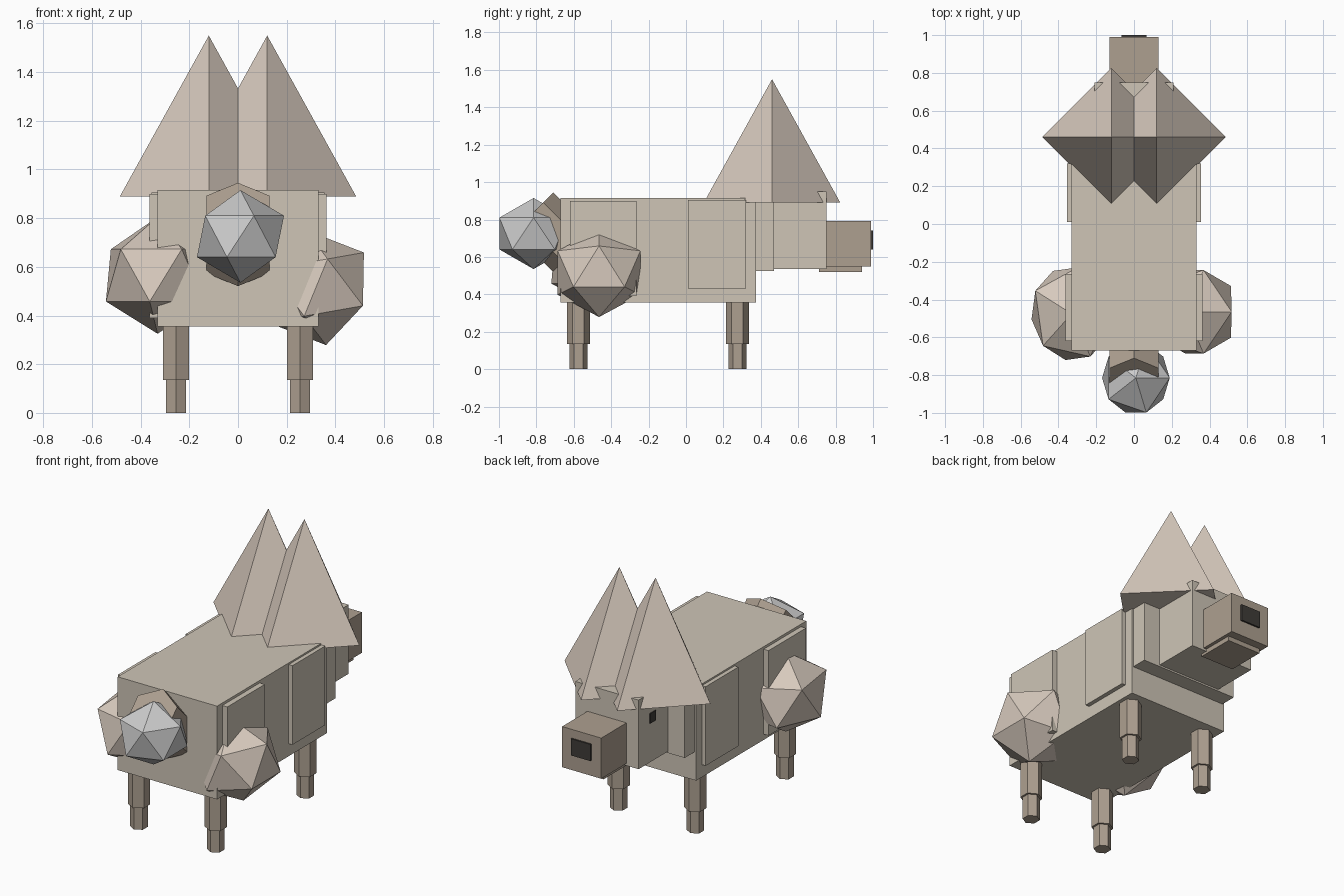
import bpy, bmesh
from math import radians
from mathutils import Matrix, Vector, Euler

if "Cube" in bpy.data.objects:
    bpy.data.objects.remove(bpy.data.objects["Cube"])


def material(name, r, g, b):
    m = bpy.data.materials.new(name)
    m.diffuse_color = (r, g, b, 1)
    m.use_nodes = True
    m.node_tree.nodes["Principled BSDF"].inputs["Base Color"].default_value = m.diffuse_color
    return m


FUR = material("fur", 0.62, 0.56, 0.47)
LIGHT = material("light_fur", 0.68, 0.59, 0.51)
BROWN = material("brown_fur", 0.42, 0.35, 0.28)
WHITE = material("white_fur", 0.85, 0.85, 0.84)
DARK = material("dark", 0.05, 0.045, 0.04)


def finish(name, bm, mat):
    mesh = bpy.data.meshes.new(name)
    bm.to_mesh(mesh)
    bm.free()
    mesh.materials.append(mat)
    ob = bpy.data.objects.new(name, mesh)
    bpy.context.collection.objects.link(ob)
    return ob


def box(name, x, y, z, mat):
    """Box from (min, max) ranges."""
    bm = bmesh.new()
    c = Vector((sum(x) / 2, sum(y) / 2, sum(z) / 2))
    s = (x[1] - x[0], y[1] - y[0], z[1] - z[0])
    bmesh.ops.create_cube(bm, size=1, matrix=Matrix.LocRotScale(c, None, Vector(s)))
    return finish(name, bm, mat)


def cone(name, sides, r1, r2, depth, loc, mat, rot=(0, 0, 0)):
    bm = bmesh.new()
    m = Matrix.LocRotScale(Vector(loc), Euler(rot), None)
    bmesh.ops.create_cone(bm, cap_ends=True, segments=sides, radius1=r1,
                          radius2=r2, depth=depth, matrix=m)
    bmesh.ops.remove_doubles(bm, verts=bm.verts, dist=1e-5)
    return finish(name, bm, mat)


def tuft(name, loc, scale, mat, rot=(0, 0, 0)):
    """Twenty-sided ball of fur."""
    bm = bmesh.new()
    m = Matrix.LocRotScale(Vector(loc), Euler(rot), Vector(scale))
    bmesh.ops.create_icosphere(bm, subdivisions=1, radius=1, matrix=m)
    return finish(name, bm, mat)


# Torso, collar and head
box("body", (-0.33, 0.33), (-0.67, 0.375), (0.355, 0.915), FUR)
box("collar", (-0.32, 0.32), (0.31, 0.47), (0.525, 0.9), FUR)
box("head", (-0.21, 0.21), (0.40, 0.75), (0.535, 0.95), FUR)
box("snout", (-0.13, 0.13), (0.74, 0.99), (0.548, 0.792), BROWN)
box("jaw", (-0.11, 0.11), (0.71, 0.94), (0.52, 0.56), BROWN)
box("nose", (-0.065, 0.065), (0.98, 1.0), (0.64, 0.74), DARK)
box("eye", (-0.215, -0.20), (0.59, 0.645), (0.77, 0.83), DARK)

# Mirrored parts: ears, side panels and legs
for side, s in (("left", -1), ("right", 1)):
    cone(f"{side}_ear", 4, 0.365, 0, 0.66, (s * 0.12, 0.46, 1.22), LIGHT)
    xs = sorted((s * 0.30, s * 0.355))
    box(f"{side}_shoulder", xs, (0.01, 0.32), (0.43, 0.905), FUR)
    xs = sorted((s * 0.30, s * 0.363))
    box(f"{side}_hip", xs, (-0.62, -0.265), (0.39, 0.9), FUR)
    for end, y in (("rear", -0.575), ("front", 0.275)):
        cone(f"{end}_{side}_upper_leg", 6, 0.061, 0.061, 0.26,
             (s * 0.255, y, 0.265), BROWN)
        cone(f"{end}_{side}_lower_leg", 6, 0.048, 0.048, 0.16,
             (s * 0.255, y, 0.08), BROWN)

# Uneven hip fur
tuft("left_hip_fur", (-0.33, -0.475, 0.565), (0.24, 0.28, 0.24), LIGHT,
     (0, 0, radians(8)))
tuft("right_hip_fur", (0.32, -0.465, 0.515), (0.245, 0.26, 0.24), LIGHT,
     (0, radians(-10), 0))

# Upturned tail with a pale tip
cone("tail_base", 6, 0.15, 0.15, 0.3, (0, -0.71, 0.733), BROWN, (radians(45), 0, 0))
tuft("tail_tip", (0.01, -0.815, 0.725), (0.2, 0.215, 0.19), WHITE)
